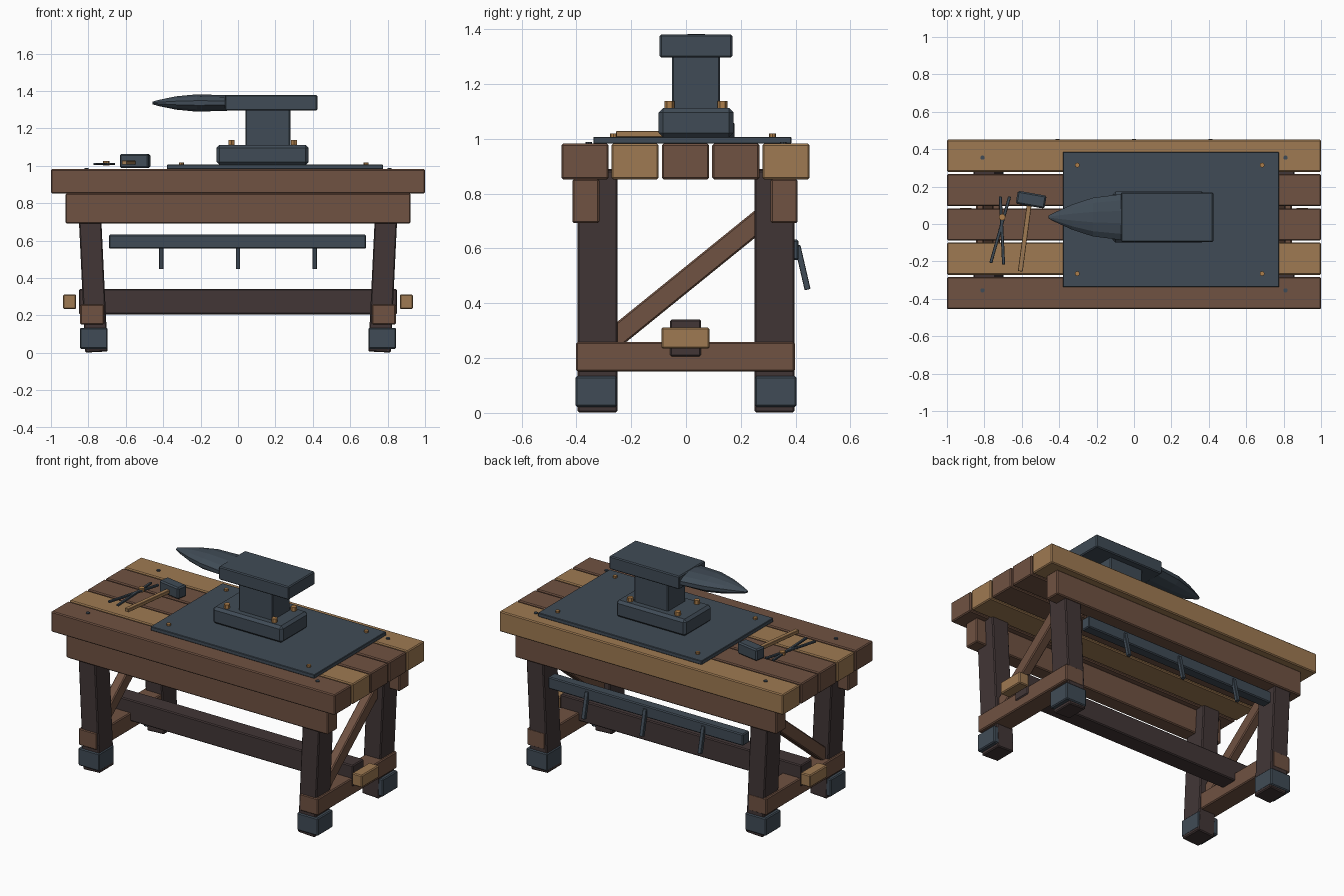
import bpy, bmesh, math
from mathutils import Vector

old = bpy.data.objects.get("Cube")
if old:
    bpy.data.objects.remove(old, do_unlink=True)


def material(name, rgb):
    m = bpy.data.materials.new(name)
    m.use_nodes = True
    m.diffuse_color = (*rgb, 1)
    m.node_tree.nodes["Principled BSDF"].inputs["Base Color"].default_value = (*rgb, 1)
    return m


MID = material("brown_wood", (0.162, 0.084, 0.054))
LIGHT = material("light_wood", (0.345, 0.195, 0.085))
DARK = material("dark_wood", (0.054, 0.037, 0.037))
IRON = material("iron", (0.051, 0.071, 0.093))
BRASS = material("brass", (0.42, 0.21, 0.07))


def finish(name, bm, mat, loc=(0, 0, 0), rot=(0, 0, 0), bevel=0):
    bmesh.ops.recalc_face_normals(bm, faces=bm.faces)
    mesh = bpy.data.meshes.new(name)
    bm.to_mesh(mesh)
    bm.free()
    mesh.materials.append(mat)
    ob = bpy.data.objects.new(name, mesh)
    bpy.context.collection.objects.link(ob)
    ob.location, ob.rotation_euler = loc, rot
    if bevel:
        mod = ob.modifiers.new("bevel", "BEVEL")
        mod.width, mod.segments = bevel, 1
    return ob


def box(name, mat, loc, size, rot=(0, 0, 0), bevel=0.006):
    bm = bmesh.new()
    bmesh.ops.create_cube(bm, size=1)
    bmesh.ops.scale(bm, vec=size, verts=bm.verts)
    return finish(name, bm, mat, loc, rot, bevel)


def span(name, mat, x, y, z, bevel=0.006):
    """Box given by its lower and upper limit on each axis."""
    lims = (x, y, z)
    return box(name, mat, [(a + b) / 2 for a, b in lims], [b - a for a, b in lims], bevel=bevel)


def stud(name, mat, loc, radius, height, sides=8):
    bm = bmesh.new()
    bmesh.ops.create_cone(bm, cap_ends=True, segments=sides, radius1=radius,
                          radius2=radius, depth=height)
    return finish(name, bm, mat, loc)


def bar(name, mat, a, b, z, width, height):
    """Flat bar lying on the table between two points."""
    a, b = Vector(a), Vector(b)
    d, mid = b - a, (a + b) / 2
    return box(name, mat, (mid.x, mid.y, z), (d.length, width, height),
               (0, 0, math.atan2(d.y, d.x)), 0.002)


# Table top planks
for i, mat in enumerate((MID, LIGHT, MID, MID, LIGHT)):
    box(f"top_plank_{i + 1}", mat, (0, -0.369 + i * 0.1835, 0.917), (2, 0.172, 0.13))

# Aprons under the long edges
for side, y in (("front", -0.365), ("back", 0.358)):
    span(f"{side}_apron", MID, (-0.922, 0.922), (y - 0.049, y + 0.049), (0.692, 0.853))

for s, end in ((1, "left"), (-1, "right")):
    # Splayed legs with iron shoes and a nail above each one
    for t, side in ((-1, "front"), (1, "back")):
        box(f"{side}_{end}_leg", DARK, (s * 0.778, t * 0.323, 0.446), (0.12, 0.146, 0.884),
            (0, s * 0.048, 0))
        box(f"{side}_{end}_foot_shoe", IRON, (s * 0.771, t * 0.327, 0.078), (0.148, 0.152, 0.112))
        stud(f"{side}_{end}_nail", IRON, (s * 0.81, t * 0.355, 0.982), 0.012, 0.012)
    # End stretcher, diagonal brace and peg
    box(f"{end}_end_stretcher", MID, (s * 0.78, -0.002, 0.205), (0.128, 0.798, 0.108))
    box(f"{end}_brace", MID, (s * 0.78, 0, 0.485), (0.06, 0.72, 0.078), (math.radians(39), 0, 0))
    box(f"{end}_peg", LIGHT, (s * 0.9, -0.002, 0.273), (0.07, 0.175, 0.078))

# Long stretcher joining the ends
span("long_stretcher", DARK, (-0.85, 0.85), (-0.058, 0.055), (0.206, 0.341))

# Tool rail with hooks along the back
span("tool_rail", IRON, (-0.69, 0.685), (0.345, 0.411), (0.557, 0.632))
for i in (-1, 0, 1):
    box(f"tool_hook_{i + 2}", IRON, (i * 0.41, 0.425, 0.53), (0.024, 0.022, 0.165),
        (math.radians(13), 0, 0), 0.002)

# Iron work plate with corner rivets
span("work_plate", IRON, (-0.38, 0.775), (-0.338, 0.385), (0.982, 1.007), 0.003)
for x in (-0.303, 0.685):
    for y in (-0.265, 0.315):
        stud("plate_rivet", BRASS, (x, y, 1.01), 0.013, 0.018)

# Anvil
span("anvil_base", IRON, (-0.115, 0.378), (-0.1, 0.173), (1.005, 1.112), 0.016)
span("anvil_waist", IRON, (0.04, 0.28), (-0.051, 0.124), (1.1, 1.31))
span("anvil_body", IRON, (-0.07, 0.424), (-0.096, 0.169), (1.296, 1.38))
for x in (-0.035, 0.3):
    for y in (-0.06, 0.133):
        stud("anvil_bolt", BRASS, (x, y, 1.122), 0.018, 0.03, 6)

# Horn lofted from elliptical rings: position, half width, half height
bm = bmesh.new()
rings = []
for x, w, h in ((-0.06, 0.128, 0.043), (-0.22, 0.107, 0.048), (-0.33, 0.07, 0.037),
                (-0.42, 0.028, 0.018), (-0.456, 0.009, 0.008)):
    angles = [math.tau * (k + 0.5) / 12 for k in range(12)]
    rings.append([bm.verts.new((x, 0.037 + w * math.cos(a), 1.336 + h * math.sin(a)))
                  for a in angles])
for r0, r1 in zip(rings, rings[1:]):
    for k in range(12):
        n = (k + 1) % 12
        bm.faces.new((r0[k], r0[n], r1[n], r1[k]))
bm.faces.new(rings[0])
bm.faces.new(rings[-1])
finish("anvil_horn", bm, IRON)

# Hammer
box("hammer_head", IRON, (-0.55, 0.13, 1.026), (0.156, 0.07, 0.074),
    (0, 0, math.radians(-10)), 0.008)
bar("hammer_handle", LIGHT, (-0.557, 0.13), (-0.608, -0.253), 1.017, 0.026, 0.022)

# Tongs
bar("tongs_arm_1", IRON, (-0.665, 0.147), (-0.766, -0.208), 1.01, 0.016, 0.012)
bar("tongs_arm_2", IRON, (-0.715, 0.147), (-0.697, -0.217), 1.01, 0.016, 0.012)
stud("tongs_pivot", BRASS, (-0.705, 0.037, 1.013), 0.018, 0.024)
